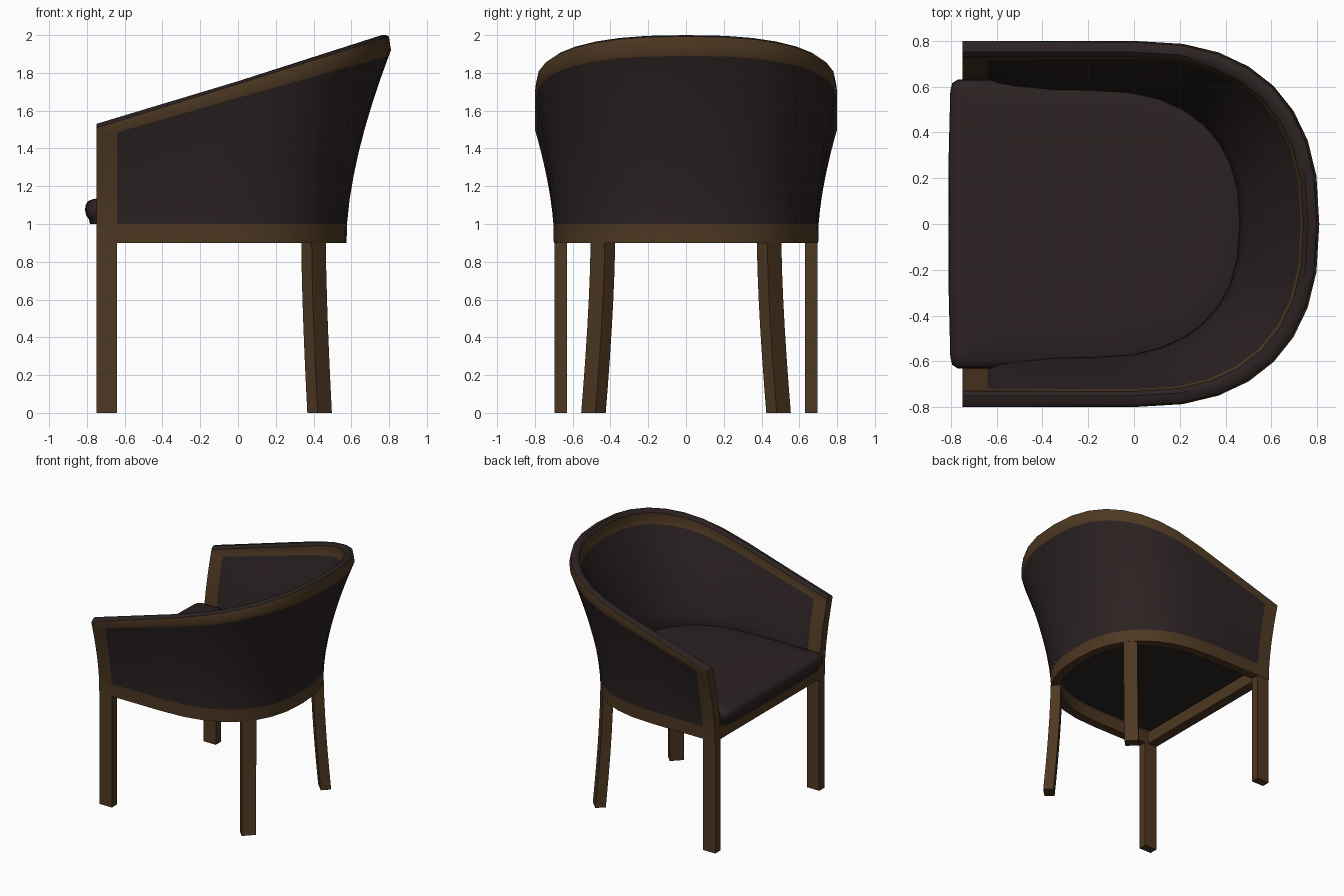
import bpy, bmesh, math

if "Cube" in bpy.data.objects:
    bpy.data.objects.remove(bpy.data.objects["Cube"])


def material(name, col):
    m = bpy.data.materials.new(name)
    m.diffuse_color = (*col, 1)
    m.use_nodes = True
    m.node_tree.nodes["Principled BSDF"].inputs["Base Color"].default_value = m.diffuse_color
    return m


WOOD = material("brown wood", (0.076, 0.040, 0.016))
FABRIC = material("dark upholstery", (0.025, 0.016, 0.016))


def build(name, verts, faces, mats, idx=None, smooth=False):
    me = bpy.data.meshes.new(name)
    me.from_pydata(verts, [], faces)
    for m in mats:
        me.materials.append(m)
    if idx:
        me.polygons.foreach_set("material_index", idx)
    bm = bmesh.new()
    bm.from_mesh(me)
    bmesh.ops.recalc_face_normals(bm, faces=bm.faces)
    bm.to_mesh(me)
    bm.free()
    ob = bpy.data.objects.new(name, me)
    bpy.context.collection.objects.link(ob)
    if smooth:
        bpy.ops.object.select_all(action='DESELECT')
        ob.select_set(True)
        bpy.context.view_layer.objects.active = ob
        bpy.ops.object.shade_smooth_by_angle(angle=math.radians(42))
    return ob


def loft(name, rings, mat, smooth=False):
    n = len(rings[0])
    verts = [p for r in rings for p in r]
    faces = [(k * n + i, k * n + (i + 1) % n, (k + 1) * n + (i + 1) % n, (k + 1) * n + i)
             for k in range(len(rings) - 1) for i in range(n)]
    faces += [tuple(range(n)), tuple(range((len(rings) - 1) * n, len(rings) * n))]
    return build(name, verts, faces, [mat], smooth=smooth)


# U-shaped plan outlines, open towards -x
FRONT, ARC, THICK = -0.75, 8, 0.07


def outline(x0, back, side, n, inset):
    h = [(x, side - inset) for x in (FRONT, -0.64, -0.60, -0.52)]
    h += [(-0.52 + (x0 + 0.52) / 2, side - inset)]
    for k in range(ARC + 1):
        a = math.pi / 2 * (1 - k / ARC)
        c, s = max(math.cos(a), 0), max(math.sin(a), 0)
        h.append((x0 + (back - x0 - inset) * c ** (2 / n), (side - inset) * s ** (2 / n)))
    return h + [(x, -y) for x, y in reversed(h[:-1])]


low = [outline(-0.2, 0.575, 0.70, 2.4, i) for i in (0, THICK)]
high = [outline(0.0, 0.81, 0.80, 2.45, i) for i in (0, THICK)]
COLS = len(low[0])


def point(c, z, zfull, w):
    """Shell point at column c and height z; w = 0 outer skin, 1 inner skin, more = padding."""
    t = min(max((z - 0.95) / (zfull - 0.95), 0), 1) ** 1.6
    o, i = [tuple(a + (b - a) * t for a, b in zip(low[k][c], high[k][c])) for k in (0, 1)]
    return (o[0] + (i[0] - o[0]) * w, o[1] + (i[1] - o[1]) * w, z)


# curved shell: wooden frame, upholstered panels padded on the inside, dark top rim
verts, MID = [], 7
for c in range(COLS):
    b = (high[0][c][0] - FRONT) / 1.56
    top = 1.53 + 0.47 * b
    full = top - 0.03 - 0.05 * b
    band = top - 0.075 - 0.035 * b
    zs = [0.9] + [1.0 + (band - 1.0) * k / MID for k in range(MID + 1)]
    edge = min(c, COLS - 1 - c)
    pad = (0, 0, 0.4, 0.62)[edge] if edge < 4 else 0.85
    ws = [1, 1] + [1 + pad * (1 - ((k - 1) / (MID - 1)) ** 1.3) for k in range(1, MID + 1)]
    outer = [(z, 0) for z in zs] + [(full, 0), (top - 0.022 + 0.015 * b, 0.16 * b), (top, 0.38)]
    inner = list(zip(zs, ws)) + [(full, 1), (top - 0.02, 1), (top, 0.7)]
    verts += [point(c, z, full, w) for z, w in outer + inner[::-1]]
R = len(outer)
N = 2 * R
faces, idx = [], []
for c in range(COLS - 1):
    for r in range(N):
        q = (r + 1) % N
        faces.append((c * N + r, c * N + q, (c + 1) * N + q, (c + 1) * N + r))
        level = min(r, N - 2 - r)
        panel = 1 <= level <= MID and 0 < c < COLS - 2
        rim = R - 2 <= r <= R
        idx.append(1 if (panel or rim) and r != N - 1 else 0)
for c in (0, COLS - 1):
    for r in range(R - 1):
        faces.append(tuple(c * N + k for k in (r, r + 1, N - 2 - r, N - 1 - r)))
        idx.append(0)
build("curved_shell", verts, faces, [WOOD, FABRIC], idx, True)

# seat cushion, tucked into the padded walls
nose = [(-0.81, 0.0), (-0.81, 0.3), (-0.803, 0.58), (-0.795, 0.615), (-0.77, 0.632), (-0.7, 0.632)]
half = nose + [p for p in outline(-0.2, 0.505, 0.632, 2.4, 0)[2:5 + ARC + 1] if p[1] > -1e-6]
plan = half + [(x, -y) for x, y in reversed(half[1:-1])]
profile = [(0.025, 1.0), (0.02, 1.025), (0.006, 1.045), (0, 1.075), (0.003, 1.1),
           (0.014, 1.12), (0.04, 1.132), (0.1, 1.14), (0.3, 1.15), (0.5, 1.153)]
loft("seat_cushion", [[(-0.15 + (x + 0.15) * (1 - d / 0.63), y * (1 - d / 0.63), z) for x, y in plan]
                      for d, z in profile], FABRIC, True)


def box_rings(x1, x2, y1, y2, z1, z2):
    return [[(x1, y1, z), (x2, y1, z), (x2, y2, z), (x1, y2, z)] for z in (z1, z2)]


# front rail
loft("front_rail", box_rings(-0.75, -0.67, -0.635, 0.635, 0.9, 1.005), WOOD)

# straight front legs and curved diagonal rear legs
for side, s in (("left", 1), ("right", -1)):
    loft("front_leg_" + side, box_rings(-0.75, -0.64, s * 0.63, s * 0.697, 0, 0.905), WOOD)
    rings = []
    for k in range(7):
        z = 0.905 * (1 - k / 6)
        f = (k / 6) ** 1.5
        rings.append([(x + 0.032 * f, s * (y + 0.05 * f), z) for x, y in
                      ((0.39, 0.505), (0.465, 0.43), (0.41, 0.375), (0.335, 0.45))])
    loft("rear_leg_" + side, rings, WOOD, True)
